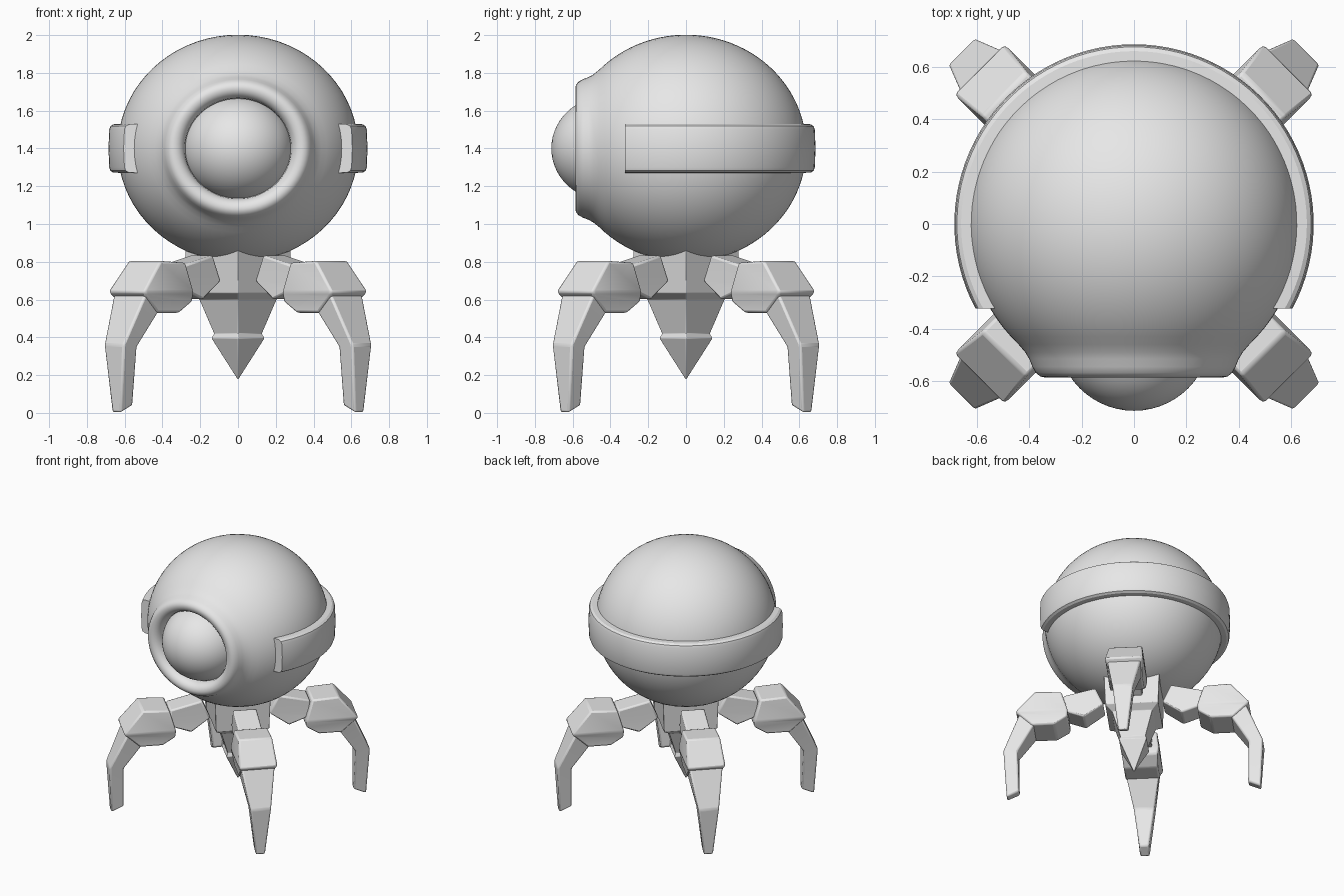
import bpy, bmesh, math
from mathutils import Matrix, Vector

if "Cube" in bpy.data.objects:
    bpy.data.objects.remove(bpy.data.objects["Cube"], do_unlink=True)

# One plain grey
grey = bpy.data.materials.new("plain_grey")
grey.use_nodes = True
grey.diffuse_color = (0.8, 0.8, 0.8, 1)
grey.node_tree.nodes["Principled BSDF"].inputs["Base Color"].default_value = (0.8, 0.8, 0.8, 1)

HEAD_Z, SQUASH = 1.4, 0.945


def finish(name, bm, angle=40, bevel=0):
    bmesh.ops.recalc_face_normals(bm, faces=bm.faces)
    mesh = bpy.data.meshes.new(name)
    bm.to_mesh(mesh)
    bm.free()
    mesh.materials.append(grey)
    ob = bpy.data.objects.new(name, mesh)
    bpy.context.collection.objects.link(ob)
    if bevel:
        mod = ob.modifiers.new("soft_edges", "BEVEL")
        mod.width, mod.segments = bevel, 2
        mod.limit_method, mod.angle_limit = "ANGLE", math.radians(15)
    bpy.ops.object.select_all(action="DESELECT")
    bpy.context.view_layer.objects.active = ob
    ob.select_set(True)
    bpy.ops.object.shade_smooth_by_angle(angle=math.radians(angle))
    return ob


def skin(bm, rings, closed=True):
    """Join successive rings of vertices with quads."""
    for a, b in zip(rings, rings[1:]):
        n = len(a)
        for i in range(n if closed else n - 1):
            j = (i + 1) % n
            bm.faces.new((a[i], a[j], b[j], b[i]))


def lathe_y(name, profile, steps=72):
    """Spin (radius, y) points around the front-back axis, slightly squashed."""
    bm = bmesh.new()
    rings = []
    for r, y in profile:
        angles = [2 * math.pi * i / steps for i in range(steps)]
        rings.append([bm.verts.new((r * math.cos(a), y, HEAD_Z + SQUASH * r * math.sin(a)))
                      for a in angles])
    skin(bm, rings)
    bmesh.ops.remove_doubles(bm, verts=bm.verts, dist=0.0001)
    return finish(name, bm)


def loft(name, sections, turn, bevel=0.012):
    """Stack of tilted rectangles: inner d, z, outer d, z, half width."""
    bm = bmesh.new()
    rings = []
    for d1, z1, d2, z2, w in sections:
        corners = [(d1, -w, z1), (d2, -w, z2), (d2, w, z2), (d1, w, z1)]
        rings.append([bm.verts.new(c) for c in corners])
    skin(bm, rings)
    bm.faces.new(rings[0])
    bm.faces.new(rings[-1])
    bm.transform(Matrix.Rotation(turn, 4, "Z"))
    return finish(name, bm, 25, bevel)


# Round head flowing into the raised eye rim
R = 0.637
stop = math.acos(-0.46 / R)
shell = [(R * math.sin(stop * i / 36), R * math.cos(stop * i / 36)) for i in range(37)]
rim = [(0.415, -0.49), (0.4, -0.515), (0.388, -0.545), (0.375, -0.568), (0.358, -0.582),
       (0.338, -0.586), (0.315, -0.58), (0.296, -0.565), (0.283, -0.54), (0.278, -0.5), (0.278, -0.44)]
lathe_y("head", shell + rim)

# Bulging eye
E = 0.293
lathe_y("eye", [(E * math.sin(math.pi * i / 28), -0.42 - E * math.cos(math.pi * i / 28))
                for i in range(29)])

# Band wrapped around the sides and back, ends cut square
bm = bmesh.new()
section = [(0.59, -0.13), (0.66, -0.128), (0.676, -0.118), (0.682, -0.1), (0.686, 0),
           (0.682, 0.1), (0.676, 0.118), (0.66, 0.128), (0.59, 0.13)]
rings = []
for i in range(65):
    ring = []
    for r, z in section:
        start = math.asin(-0.322 / r)
        a = start + (math.pi - 2 * start) * i / 64
        ring.append(bm.verts.new((r * math.cos(a), r * math.sin(a), HEAD_Z + z)))
    rings.append(ring)
skin(bm, rings)
bm.faces.new(rings[0])
bm.faces.new(rings[-1])
finish("head_band", bm, 30)

# Square column under the head, ending in a pointed tip
column = [(0.2, 0.92), (0.19, 0.635), (0.145, 0.6), (0.09, 0.42), (0.1, 0.395), (0.003, 0.18)]
loft("centre_column", [(-h, z, h, z, h) for h, z in column], math.pi / 4, 0.006)

# Four diagonal legs
hip = [(0.27, 0.835, 0.5, 0.78, 0.085), (0.21, 0.7, 0.5, 0.68, 0.085), (0.35, 0.6, 0.47, 0.645, 0.09)]
knee = [(0.51, 0.795, 0.7, 0.805, 0.12), (0.465, 0.64, 0.838, 0.64, 0.137),
        (0.467, 0.59, 0.812, 0.615, 0.127), (0.56, 0.53, 0.72, 0.53, 0.122)]
foot = [(0.69, 0.56, 0.81, 0.63, 0.12), (0.827, 0.35, 0.93, 0.36, 0.074), (0.82, 0.04, 0.91, 0.0, 0.034)]
sides = ["back_left", "back_right", "front_right", "front_left"]
for k, side in enumerate(sides):
    turn = math.pi / 4 + k * math.pi / 2
    loft(side + "_hip", hip, turn)
    loft(side + "_knee", knee, turn)
    loft(side + "_foot", foot, turn)
